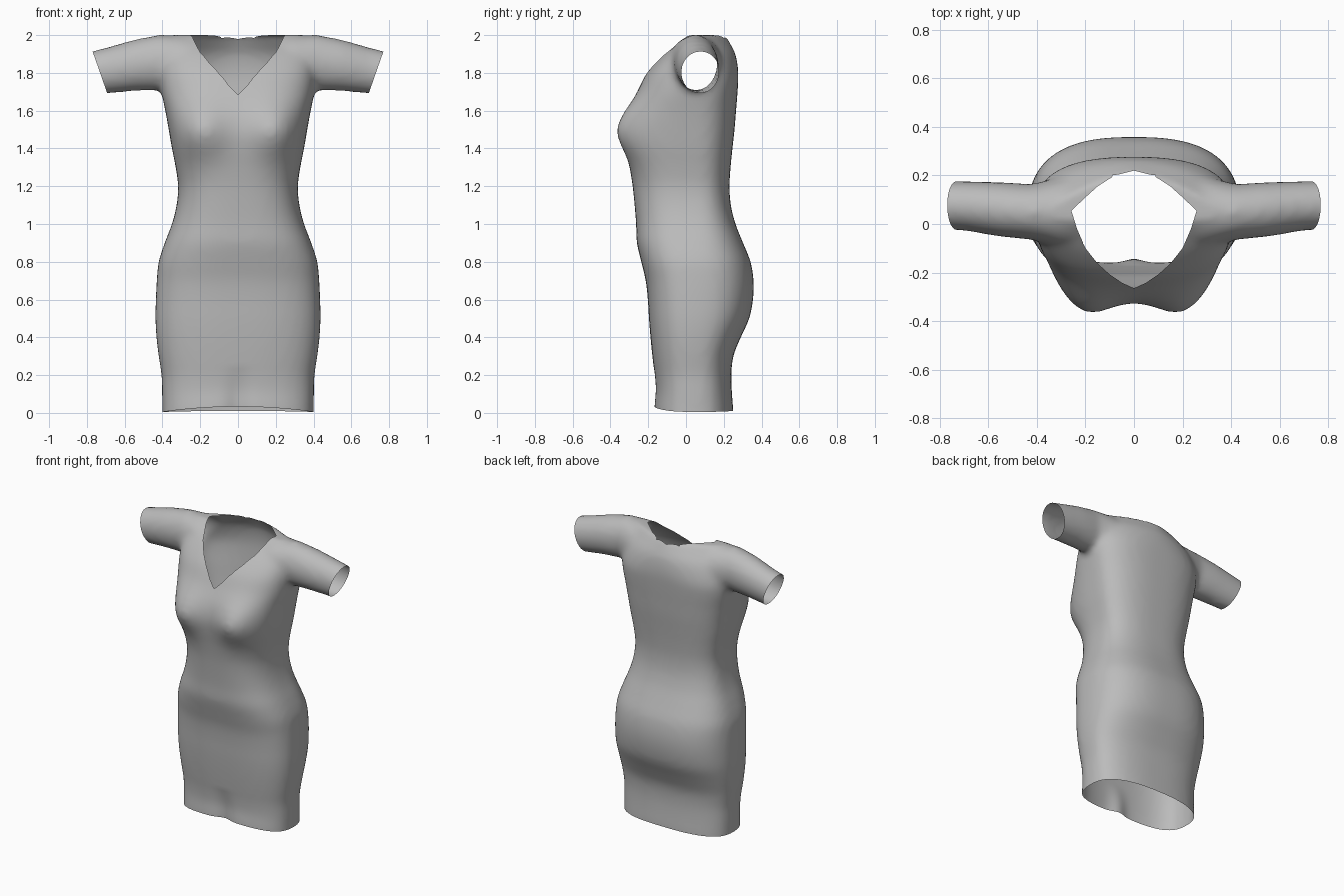
import bpy, bmesh, math
from mathutils import Vector
from mathutils.geometry import intersect_point_tri_2d

cube = bpy.data.objects.get("Cube")
if cube:
    bpy.data.objects.remove(cube)

MID_Y = 0.05      # depth of the side seams
SEGMENTS = 72

# Body measures at every tenth of a unit, from hem to shoulder
half_width = [.40, .402, .405, .42, .432, .437, .435, .43, .42, .388, .35,
              .325, .317, .33, .35, .367, .385, .405, .41, .40, .36]
front_y = [-.17, -.162, -.167, -.178, -.188, -.196, -.202, -.213, -.237, -.26, -.264,
           -.272, -.282, -.295, -.305, -.308, -.295, -.255, -.208, -.12, .0]
back_y = [.25, .243, .24, .25, .29, .335, .355, .358, .342, .302, .262,
          .237, .23, .236, .246, .257, .265, .273, .277, .262, .215]


def measure(table, z):
    """Smooth interpolation of an evenly spaced table."""
    pos = min(max(z * 10, 0), len(table) - 1)
    i = min(int(pos), len(table) - 2)
    t = pos - i
    a, b, c, d = (table[min(max(i + k, 0), len(table) - 1)] for k in (-1, 0, 1, 2))
    return b + t / 2 * (c - a + t * (2 * a - 5 * b + 4 * c - d + t * (3 * (b - c) + d - a)))


def power(value, exponent):
    return math.copysign(abs(value) ** exponent, value)


def bust(x, z):
    return sum(.08 * math.exp(-((x - s * .21) / .1) ** 2 / 2 - ((z - 1.49) / .1) ** 2 / 2)
               for s in (-1, 1))


def body_ring(z):
    ring = []
    for k in range(SEGMENTS):
        a = math.tau * k / SEGMENTS
        is_front = math.sin(a) < 0
        n = 2.8 if is_front else 2.6 - 1.3 * max(0, (z - 1.75) / .25)
        x = measure(half_width, z) * power(math.cos(a), 2 / n)
        depth = MID_Y - measure(front_y, z) if is_front else measure(back_y, z) - MID_Y
        y = MID_Y + depth * power(math.sin(a), 2 / n)
        if is_front:
            y -= bust(x, z) * min(1, -2 * math.sin(a))
        ring.append((x, y, z))
    return ring


def sleeve_ring(side, x, y, z, ry, rz):
    angles = [math.tau * k / 40 for k in range(40)]
    return [(side * x, y + ry * math.cos(a), z + rz * math.sin(a)) for a in angles]


def loft(bm, rings):
    """Closed solid through a list of rings."""
    loops = [[bm.verts.new(p) for p in ring] for ring in rings]
    for low, high in zip(loops, loops[1:]):
        for k in range(len(low)):
            j = (k + 1) % len(low)
            bm.faces.new((low[k], low[j], high[j], high[k]))
    bm.faces.new(loops[0][::-1])
    bm.faces.new(loops[-1])


def make_object(name, bm):
    bmesh.ops.recalc_face_normals(bm, faces=bm.faces)
    mesh = bpy.data.meshes.new(name)
    bm.to_mesh(mesh)
    bm.free()
    obj = bpy.data.objects.new(name, mesh)
    bpy.context.collection.objects.link(obj)
    return obj


# Body and sleeves as overlapping solids
bm = bmesh.new()
loft(bm, [body_ring(-.1 + .025 * i) for i in range(85)])
sleeve = [(.15, .05, 1.83, .15, .15), (.3, .05, 1.842, .145, .157), (.42, .05, 1.855, .115, .147),
          (.55, .06, 1.84, .113, .136), (.7, .075, 1.812, .102, .122), (.85, .08, 1.78, .1, .115)]
for side in (-1, 1):
    loft(bm, [sleeve_ring(side, *station) for station in sleeve])
dress = make_object("dress", bm)

# Neckline cutter, open V in front and round at the back
half = [(0, -.265), (.05, -.242), (.1, -.208), (.15, -.163), (.2, -.1), (.235, -.02), (.258, .055),
        (.2, .11), (.15, .155), (.08, .2), (0, .22)]
outline = half + [(-x, y) for x, y in half[-2:0:-1]]
bm = bmesh.new()
loft(bm, [[(x, y, z) for x, y in outline] for z in (1.4, 2.3)])
cutter = make_object("neckline_cutter", bm)
cutter.hide_render = True
cutter.hide_viewport = False

# Blend the solids into one fabric and cut the neckline
remesh = dress.modifiers.new("blend", 'REMESH')
remesh.mode = 'VOXEL'
remesh.voxel_size = .02
smooth = dress.modifiers.new("soften", 'SMOOTH')
smooth.factor = .5
smooth.iterations = 8
cut = dress.modifiers.new("neckline", 'BOOLEAN')
cut.operation = 'DIFFERENCE'
cut.object = cutter
bpy.context.view_layer.objects.active = dress
for name in ("blend", "soften", "neckline"):
    bpy.ops.object.modifier_apply(modifier=name)
bpy.data.objects.remove(cutter)

bm = bmesh.new()
bm.from_mesh(dress.data)


def in_neckline(p):
    if p.z < 1.39:
        return False
    ring = [Vector(q) * 1.002 for q in outline]
    return any(intersect_point_tri_2d(p.xy, Vector((0, 0)), ring[k - 1], ring[k])
               for k in range(len(ring)))


def trim(point, normal, keep):
    """Open the shell along a plane, within the chosen faces."""
    faces = [f for f in bm.faces if keep(f.calc_center_median())]
    parts = {e for f in faces for e in f.edges} | {v for f in faces for v in f.verts}
    bmesh.ops.bisect_plane(bm, geom=faces + list(parts), plane_co=point, plane_no=normal,
                           clear_outer=True)


# Open the neck, hem and cuffs
bmesh.ops.delete(bm, geom=[f for f in bm.faces if in_neckline(f.calc_center_median())],
                 context='FACES')
trim((0, 0, 0), (0, 0, -1), lambda c: c.z < .3)
for side in (-1, 1):
    trim((side * .73, 0, 1.8), (side * .94, 0, -.33), lambda c: side * c.x > .55 and c.z > 1.5)

# Lift the hem towards the middle and dip it between the legs
for v in bm.verts:
    if v.co.z < .25:
        t = 1 - v.co.z / .25
        is_front = v.co.y < MID_Y
        v.co.z += t * (.005 + (.028 if is_front else .006) * max(0, 1 - (v.co.x / .4) ** 2))
        if is_front:
            v.co.y += t * .025 * math.exp(-(v.co.x / .06) ** 2)

for f in bm.faces:
    f.smooth = True
bm.to_mesh(dress.data)
bm.free()

# Plain grey fabric
fabric = bpy.data.materials.new("grey_fabric")
fabric.use_nodes = True
grey = (.5, .5, .5, 1)
fabric.diffuse_color = grey
fabric.node_tree.nodes["Principled BSDF"].inputs["Base Color"].default_value = grey
dress.data.materials.clear()
dress.data.materials.append(fabric)
